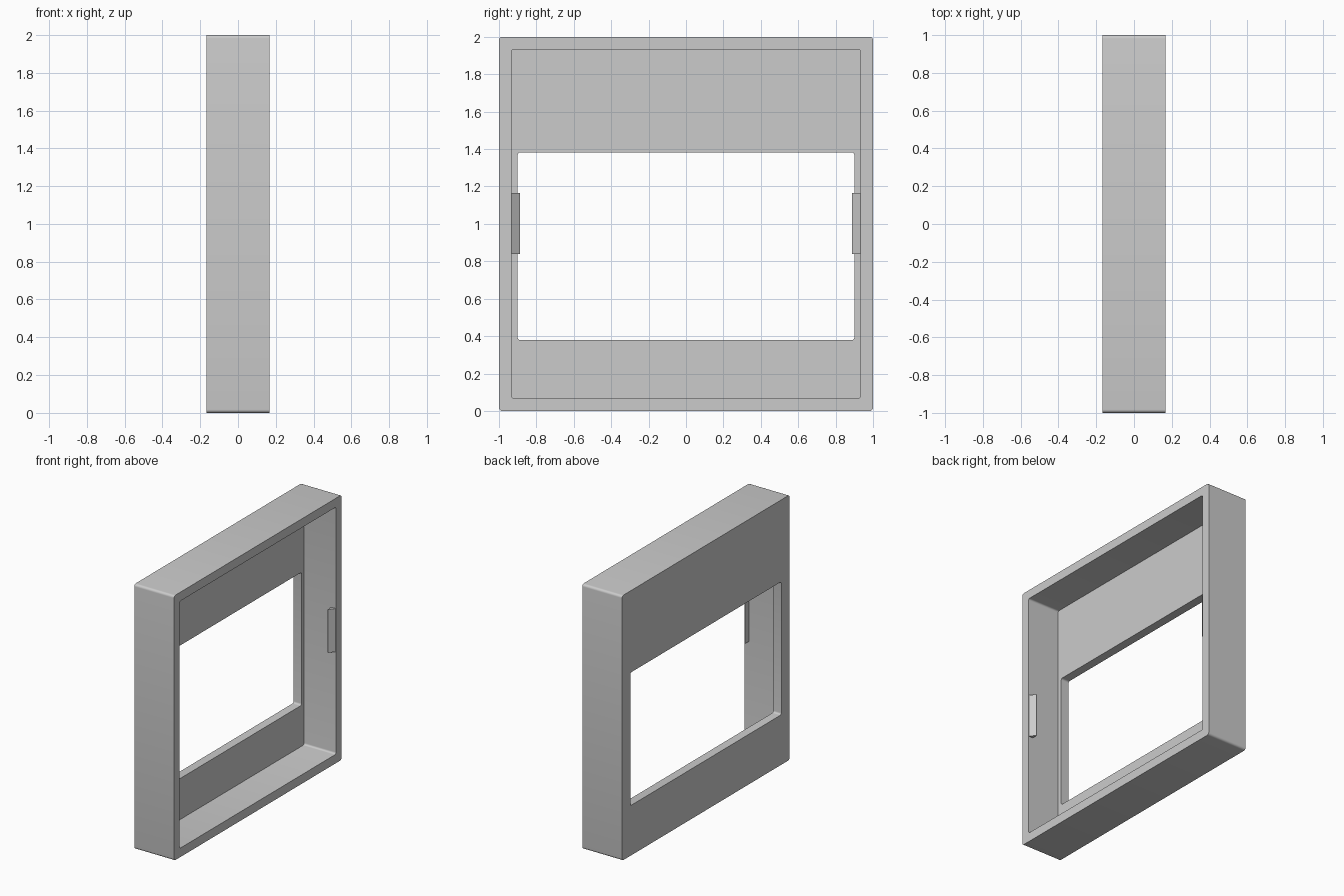
import bpy, bmesh, math

if "Cube" in bpy.data.objects:
    bpy.data.objects.remove(bpy.data.objects["Cube"])

HALF = 0.166      # half depth of the frame
FLOOR = -0.10     # inner face of the back panel

grey = bpy.data.materials.new("plain grey")
grey.diffuse_color = (0.6, 0.6, 0.6, 1)
grey.use_nodes = True
grey.node_tree.nodes["Principled BSDF"].inputs["Base Color"].default_value = grey.diffuse_color


def rounded_rect(half_y, z0, z1, r, steps=5):
    """Outline in the YZ plane, counter-clockwise, with rounded corners."""
    pts = []
    corners = [(half_y - r, z1 - r), (-half_y + r, z1 - r),
               (-half_y + r, z0 + r), (half_y - r, z0 + r)]
    for i, (cy, cz) in enumerate(corners):
        for s in range(steps + 1):
            a = math.pi / 2 * (i + s / steps)
            pts.append((cy + r * math.cos(a), cz + r * math.sin(a)))
    return pts


def finish(bm, name):
    bmesh.ops.recalc_face_normals(bm, faces=bm.faces[:])
    mesh = bpy.data.meshes.new(name)
    bm.to_mesh(mesh)
    bm.free()
    obj = bpy.data.objects.new(name, mesh)
    bpy.context.collection.objects.link(obj)
    mesh.materials.append(grey)
    bpy.ops.object.select_all(action='DESELECT')
    obj.select_set(True)
    bpy.context.view_layer.objects.active = obj
    bpy.ops.object.shade_smooth_by_angle(angle=math.radians(30))
    return obj


# Frame: outer shell, open recess and offset window, as a closed ring of loops
outer = rounded_rect(1.0, 0.0, 2.0, 0.018)
recess = rounded_rect(0.933, 0.068, 1.933, 0.014)
window = rounded_rect(0.90, 0.378, 1.382, 0.014)
bm = bmesh.new()
loops = [[bm.verts.new((x, y, z)) for y, z in outline]
         for outline, x in ((outer, -HALF), (outer, HALF), (recess, HALF),
                            (recess, FLOOR), (window, FLOOR), (window, -HALF))]
n = len(outer)
for k, a in enumerate(loops):
    b = loops[(k + 1) % len(loops)]
    for i in range(n):
        j = (i + 1) % n
        bm.faces.new((a[i], a[j], b[j], b[i]))
finish(bm, "frame")

# Snap clips: wedges on both side walls, sloping in from the open edge
for side, name in ((-1, "left_clip"), (1, "right_clip")):
    bm = bmesh.new()
    profile = [(0.163, 0.932), (0.131, 0.888), (0.127, 0.888),
               (0.127, 0.94), (0.163, 0.94)]
    low, high = [[bm.verts.new((x, side * y, z)) for x, y in profile]
                 for z in (0.84, 1.166)]
    bm.faces.new(low)
    bm.faces.new(high)
    for i in range(len(profile)):
        j = (i + 1) % len(profile)
        bm.faces.new((low[i], low[j], high[j], high[i]))
    finish(bm, name)
